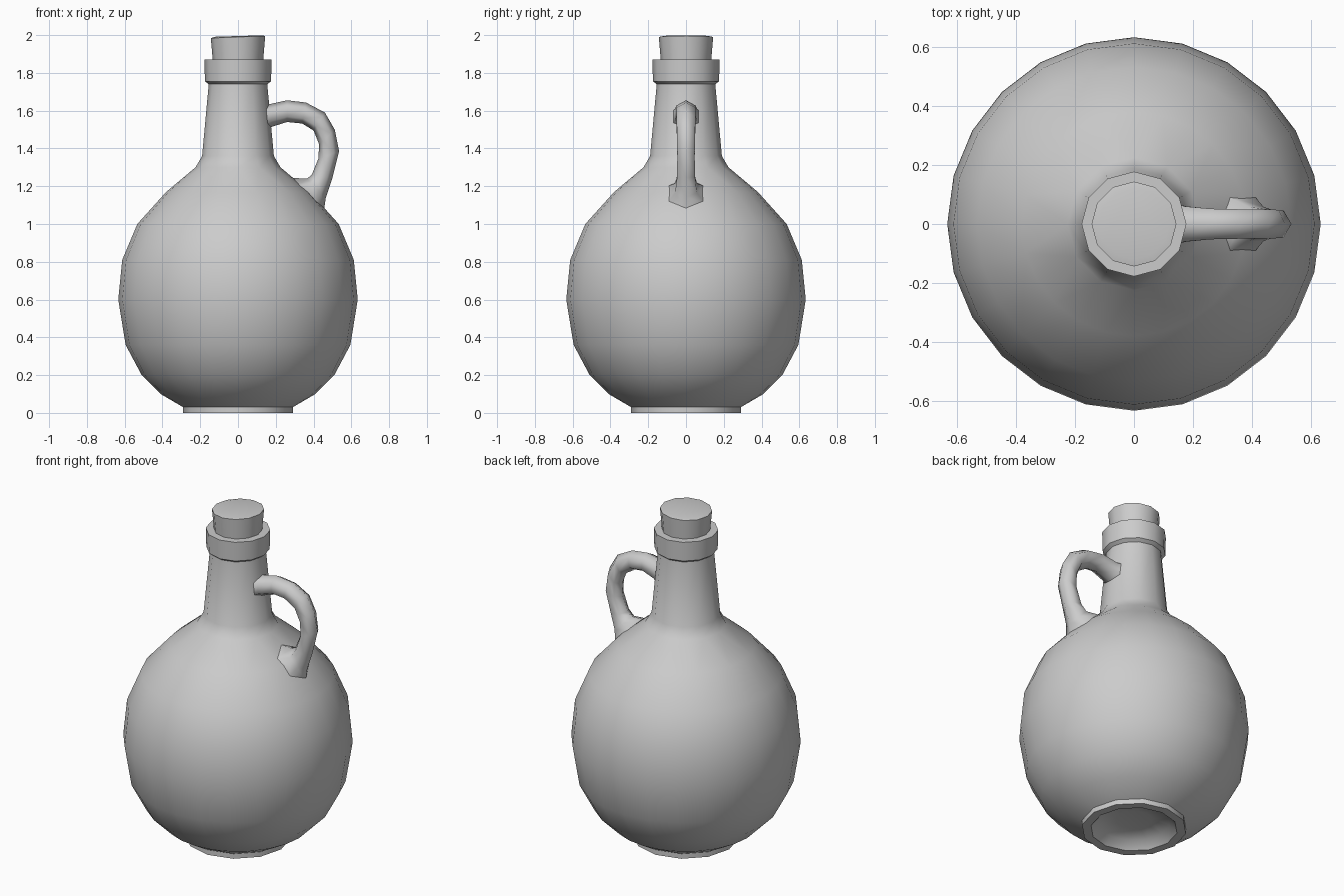
import bpy, bmesh
from math import sin, cos, pi, radians

if "Cube" in bpy.data.objects:
    bpy.data.objects.remove(bpy.data.objects["Cube"])


def bridge(bm, a, b):
    """Join two rings; one may have twice the sides of the other."""
    if len(a) == len(b):
        n = len(a)
        for i in range(n):
            j = (i + 1) % n
            bm.faces.new((a[i], a[j], b[j], b[i]))
        return
    big, small = (a, b) if len(a) > len(b) else (b, a)
    n = len(small)
    for i in range(n):
        j = (i + 1) % n
        b0, b1, b2 = big[2 * i], big[2 * i + 1], big[(2 * i + 2) % (2 * n)]
        bm.faces.new((b0, b1, small[i]))
        bm.faces.new((b1, small[j], small[i]))
        bm.faces.new((b1, b2, small[j]))


def build(name, rings, angle):
    """Skin a list of vertex rings, cap both ends, shade smooth by angle."""
    bm = bmesh.new()
    loops = [[bm.verts.new(p) for p in ring] for ring in rings]
    for a, b in zip(loops, loops[1:]):
        bridge(bm, a, b)
    bm.faces.new(loops[0])
    bm.faces.new(loops[-1])
    bmesh.ops.recalc_face_normals(bm, faces=bm.faces)
    me = bpy.data.meshes.new(name)
    bm.to_mesh(me)
    bm.free()
    ob = bpy.data.objects.new(name, me)
    bpy.context.collection.objects.link(ob)
    bpy.ops.object.select_all(action='DESELECT')
    ob.select_set(True)
    bpy.context.view_layer.objects.active = ob
    bpy.ops.object.shade_smooth_by_angle(angle=radians(angle))
    return ob


def circle(r, z, n, tilt=0.0):
    return [(r * cos(2 * pi * i / n), r * sin(2 * pi * i / n),
             z + tilt * r * cos(2 * pi * i / n)) for i in range(n)]


# Bottle: recessed foot, round belly, tapered neck and collar (r, z, sides)
profile = [
    (0.10, 0.06, 12), (0.20, 0.045, 12), (0.24, 0.0, 12), (0.29, 0.0, 12),
    (0.29, 0.03, 12), (0.41, 0.10, 24), (0.51, 0.20, 24), (0.595, 0.36, 24),
    (0.634, 0.60, 24), (0.613, 0.81, 24), (0.533, 1.0, 24), (0.38, 1.17, 24),
    (0.225, 1.30, 12), (0.19, 1.36, 12), (0.155, 1.74, 12),
    (0.175, 1.755, 12), (0.178, 1.87, 12), (0.13, 1.87, 12),
]
build("bottle", [circle(*p) for p in profile], 45)

# Cork with a slightly tilted top
cork = [circle(0.132, 1.85, 12), circle(0.144, 1.99, 12, 0.04),
        circle(0.12, 1.995, 12, 0.03)]
build("cork", cork, 40)

# Handle: each ring is outer point (x, z), inner point (x, z), half width
stations = [
    (0.14, 1.64, 0.14, 1.49, 0.07), (0.17, 1.635, 0.18, 1.515, 0.06),
    (0.26, 1.655, 0.26, 1.54, 0.052), (0.36, 1.643, 0.34, 1.532, 0.05),
    (0.46, 1.59, 0.40, 1.495, 0.05), (0.512, 1.50, 0.43, 1.42, 0.048),
    (0.535, 1.385, 0.425, 1.345, 0.046), (0.50, 1.245, 0.39, 1.26, 0.047),
    (0.465, 1.14, 0.365, 1.24, 0.058), (0.455, 1.07, 0.27, 1.245, 0.095),
]
rings = []
for ox, oz, ix, iz, w in stations:
    cx, cz, dx, dz = (ox + ix) / 2, (oz + iz) / 2, (ox - ix) / 2, (oz - iz) / 2
    ring = []
    for k in range(6):
        c, s = cos(k * pi / 3), sin(k * pi / 3)
        ring.append((cx + dx * c, w * s / 0.866, cz + dz * c))
    rings.append(ring)
build("handle", rings, 70)
